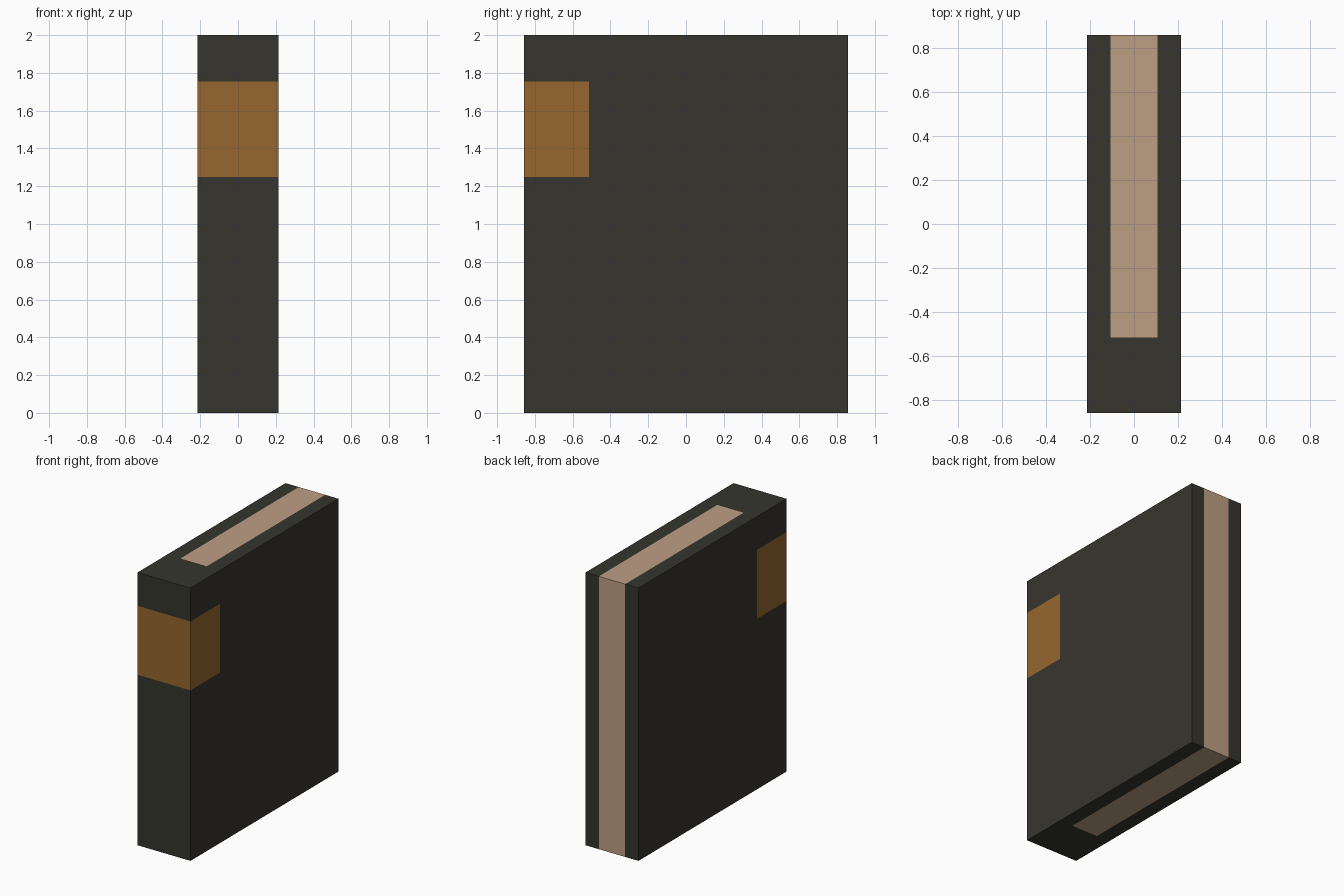
import bpy, bmesh
from mathutils import Vector

if "Cube" in bpy.data.objects:
    bpy.data.objects.remove(bpy.data.objects["Cube"])

HX, HY, H = 0.2143, 0.8571, 2.0      # half width, half depth, height
PAGE_X, SPLIT_Y = 0.107, -0.514      # page block half width, spine/label edge
LABEL_LOW, LABEL_HIGH = 1.25, 1.755  # label band on the spine


def srgb(*c):
    return [((v / 255 + 0.055) / 1.055) ** 2.4 for v in c] + [1.0]


def material(name, *c):
    m = bpy.data.materials.new(name)
    m.diffuse_color = srgb(*c)
    m.use_nodes = True
    m.node_tree.nodes["Principled BSDF"].inputs["Base Color"].default_value = m.diffuse_color
    return m


# Closed book: a box cut along the page and label borders
bm = bmesh.new()
bmesh.ops.create_cube(bm, size=1)
for v in bm.verts:
    v.co = Vector((v.co.x * 2 * HX, v.co.y * 2 * HY, (v.co.z + 0.5) * H))
cuts = [((PAGE_X, 0, 0), (1, 0, 0)), ((-PAGE_X, 0, 0), (1, 0, 0)),
        ((0, SPLIT_Y, 0), (0, 1, 0)),
        ((0, 0, LABEL_LOW), (0, 0, 1)), ((0, 0, LABEL_HIGH), (0, 0, 1))]
for co, no in cuts:
    bmesh.ops.bisect_plane(bm, geom=bm.verts[:] + bm.edges[:] + bm.faces[:],
                           plane_co=co, plane_no=no)
bm.normal_update()

# Pages show on top, bottom and back; the label wraps the spine and both covers
for f in bm.faces:
    c, n = f.calc_center_median(), f.normal
    inside = abs(c.x) < PAGE_X
    if inside and c.y > SPLIT_Y and (abs(n.z) > 0.5 or n.y > 0.5):
        f.material_index = 1
    elif (LABEL_LOW < c.z < LABEL_HIGH and c.y < SPLIT_Y
          and (abs(n.x) > 0.5 or n.y < -0.5)):
        f.material_index = 2

mesh = bpy.data.meshes.new("book")
bm.to_mesh(mesh)
bm.free()
for m in (material("dark cover", 54, 53, 46),
          material("tan pages", 190, 159, 132),
          material("brown label", 150, 103, 46)):
    mesh.materials.append(m)
bpy.context.collection.objects.link(bpy.data.objects.new("book", mesh))
